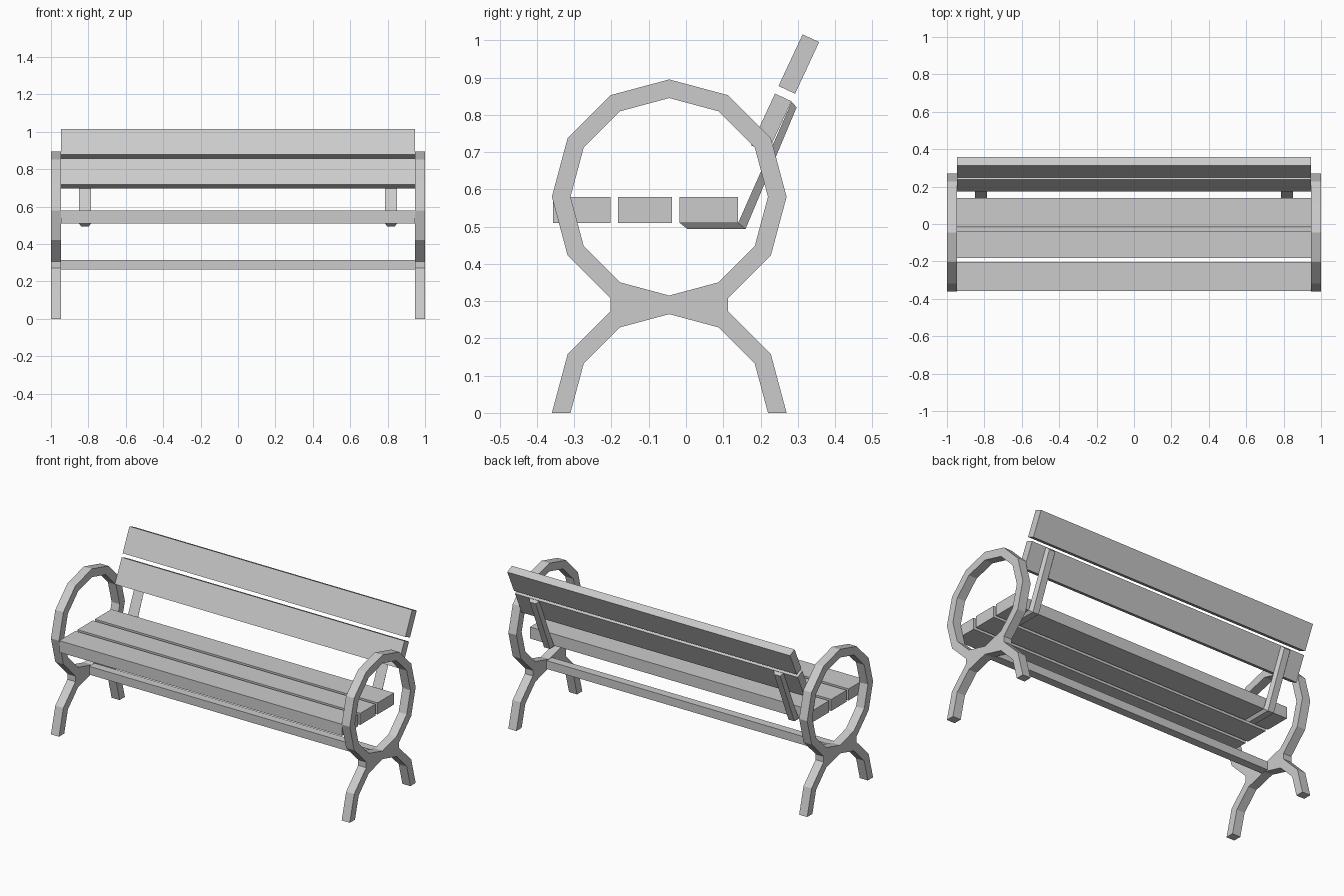
import bpy, bmesh
from math import sin, cos, radians
from mathutils import Vector

cube = bpy.data.objects.get("Cube")
if cube:
    bpy.data.objects.remove(cube, do_unlink=True)

grey = bpy.data.materials.new("Plain grey")
grey.use_nodes = True
grey.diffuse_color = (0.6, 0.6, 0.6, 1)
grey.node_tree.nodes["Principled BSDF"].inputs["Base Color"].default_value = grey.diffuse_color

FRAME_Y, RING_Z = -0.045, 0.58
OUTER, INNER = 0.315, 0.265
PLANK_X = 0.946


def finish(name, bm):
    bmesh.ops.remove_doubles(bm, verts=bm.verts, dist=0.0005)
    bmesh.ops.recalc_face_normals(bm, faces=bm.faces)
    mesh = bpy.data.meshes.new(name)
    bm.to_mesh(mesh)
    bm.free()
    mesh.materials.append(grey)
    obj = bpy.data.objects.new(name, mesh)
    bpy.context.collection.objects.link(obj)
    return obj


def plank(name, profile, x=PLANK_X):
    """Extrude a (y, z) outline from -x to x."""
    bm = bmesh.new()
    a = [bm.verts.new((-x, *p)) for p in profile]
    b = [bm.verts.new((x, *p)) for p in profile]
    bm.faces.new(a)
    bm.faces.new(b)
    for i in range(len(a)):
        j = (i + 1) % len(a)
        bm.faces.new((a[i], a[j], b[j], b[i]))
    return finish(name, bm)


def rect(y0, y1, z0, z1):
    return [(y0, z0), (y1, z0), (y1, z1), (y0, z1)]


def arc_point(radius, angle, z):
    t = radians(angle)
    return FRAME_Y + radius * cos(t), z + radius * sin(t)


def end_frame(name, side):
    """Twelve-sided ring fused to an arched pair of legs."""
    cells = []
    for z, angles in ((RING_Z, range(-60, 240, 30)), (0, (0, 30, 120, 150))):
        for t in angles:
            cells.append([arc_point(OUTER, t, z), arc_point(OUTER, t + 30, z),
                          arc_point(INNER, t + 30, z), arc_point(INNER, t, z)])
    # Hub where the ring meets the legs
    for t in (60, 120):
        cells.append([arc_point(INNER, -90, RING_Z), arc_point(INNER, -t, RING_Z),
                      arc_point(OUTER, -t, RING_Z), arc_point(OUTER, t, 0),
                      arc_point(INNER, t, 0), arc_point(INNER, 90, 0)])
    bm = bmesh.new()
    for cell in cells:
        bm.faces.new([bm.verts.new((side * PLANK_X, *p)) for p in cell])
    bmesh.ops.remove_doubles(bm, verts=bm.verts, dist=0.0005)
    grown = bmesh.ops.extrude_face_region(bm, geom=bm.faces[:], use_keep_orig=True)
    moved = [v for v in grown["geom"] if isinstance(v, bmesh.types.BMVert)]
    bmesh.ops.translate(bm, verts=moved, vec=(side * (1 - PLANK_X), 0, 0))
    return finish(name, bm)


def bracket(name, x):
    """Bent strap with bevelled outer edges, under the seat and up the back."""
    inner = [(-0.017, 0.51), (0.14, 0.51), (0.284, 0.835)]
    outer = [(0.003, 0.494), (0.16, 0.494), (0.297, 0.82)]
    bm = bmesh.new()
    rings = []
    for p, q in zip(inner, outer):
        rings.append([bm.verts.new(c) for c in (
            (x - 0.033, *p), (x + 0.033, *p), (x + 0.02, *q), (x - 0.02, *q))])
    for a, b in zip(rings, rings[1:]):
        for i in range(4):
            j = (i + 1) % 4
            bm.faces.new((a[i], a[j], b[j], b[i]))
    bm.faces.new(rings[0])
    bm.faces.new(rings[-1])
    return finish(name, bm)


# Seat slats
for label, y0, y1 in (("front", -0.357, -0.203), ("middle", -0.183, -0.037),
                      ("rear", -0.017, 0.14)):
    plank("seat_slat_" + label, rect(y0, y1, 0.51, 0.58))

# Leaning backrest slats, set out from their upper front corner
along = Vector((sin(radians(25)), cos(radians(25))))
across = Vector((along.y, -along.x))
for label, corner in (("lower", (0.239, 0.857)), ("upper", (0.313, 1.016))):
    top = Vector(corner)
    low = top - along * 0.153
    plank("back_slat_" + label,
          [top, top + across * 0.049, low + across * 0.049, low])

# Stretcher between the hubs
plank("stretcher", rect(-0.07, -0.02, 0.265, 0.315))

# End frames and back brackets on both sides
for label, side in (("left", 1), ("right", -1)):
    end_frame("end_frame_" + label, side)
    bracket("back_bracket_" + label, side * 0.818)
